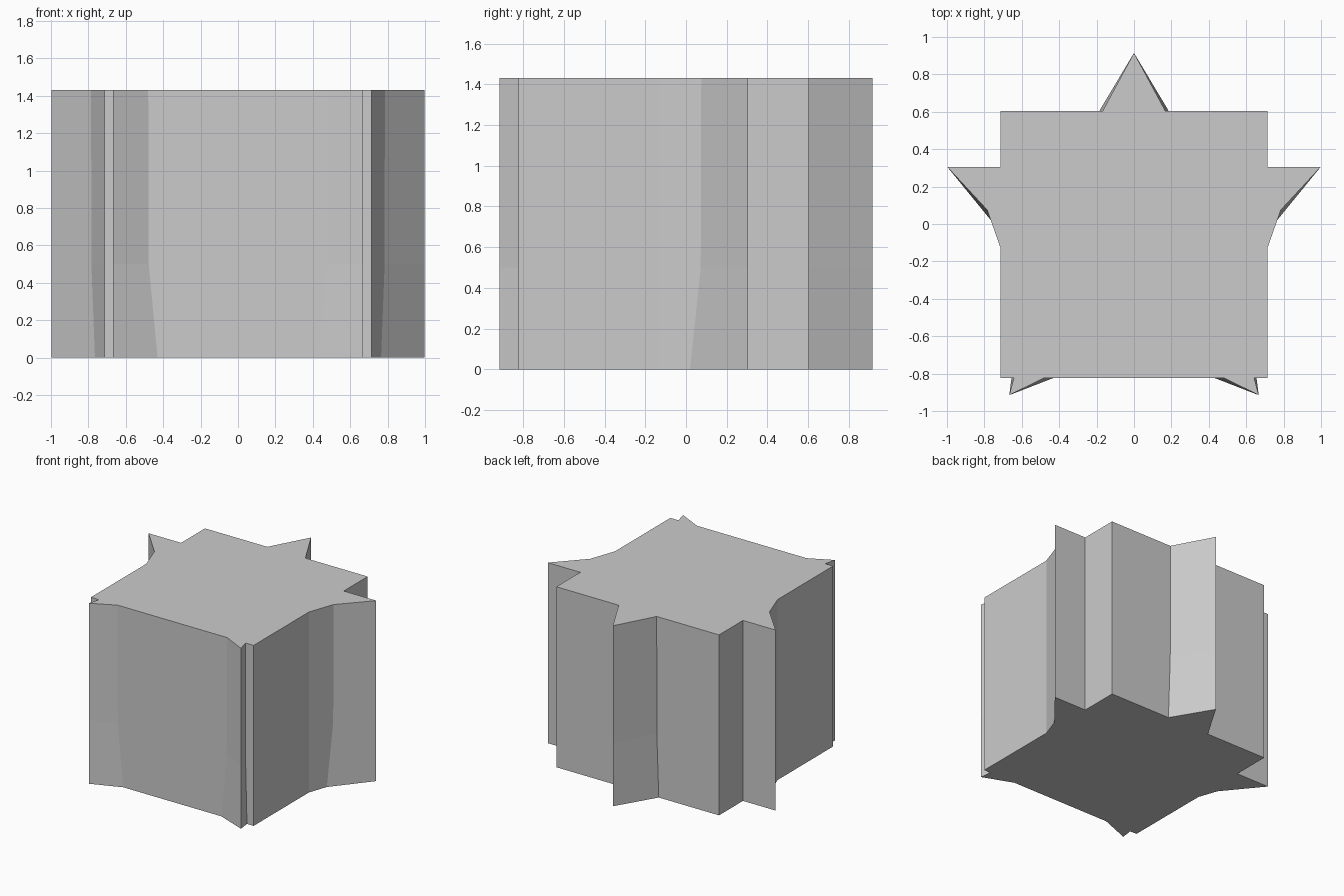
import bpy, bmesh

if "Cube" in bpy.data.objects:
    bpy.data.objects.remove(bpy.data.objects["Cube"])

H = 1.43


def outline(t):
    """Block with five star points; t = 0 at the floor, 1 at full taper."""
    mix = lambda a, b: a + (b - a) * t
    half = [
        (mix(0.185, 0.167), 0.605),               # back point base
        (0.713, 0.605), (0.713, 0.305),           # back corner
        (0.998, 0.305),                           # side point tip
        (mix(0.765, 0.785), mix(0.02, 0.075)),    # side point crease
        (0.713, -0.13), (0.713, -0.823),          # front corner
        (mix(0.655, 0.642), -0.823),              # front point
        (0.667, -0.915),
        (mix(0.43, 0.48), -0.823),
    ]
    return [(0, 0.915)] + half + [(-x, y) for x, y in reversed(half)]


# Loft the outline: tapered lower section, straight upper section
bm = bmesh.new()
rings = [[bm.verts.new((x, y, z)) for x, y in outline(t)]
         for z, t in ((0, 0), (0.5, 0.95), (H, 1))]
for low, high in zip(rings, rings[1:]):
    n = len(low)
    for i in range(n):
        j = (i + 1) % n
        bm.faces.new((low[i], low[j], high[j], high[i]))
bm.faces.new(rings[0])
bm.faces.new(rings[-1])
bmesh.ops.triangulate(bm, faces=[f for f in bm.faces if len(f.verts) > 4])
bmesh.ops.recalc_face_normals(bm, faces=bm.faces)

mesh = bpy.data.meshes.new("star_block")
bm.to_mesh(mesh)
bm.free()
block = bpy.data.objects.new("star_block", mesh)
bpy.context.collection.objects.link(block)
